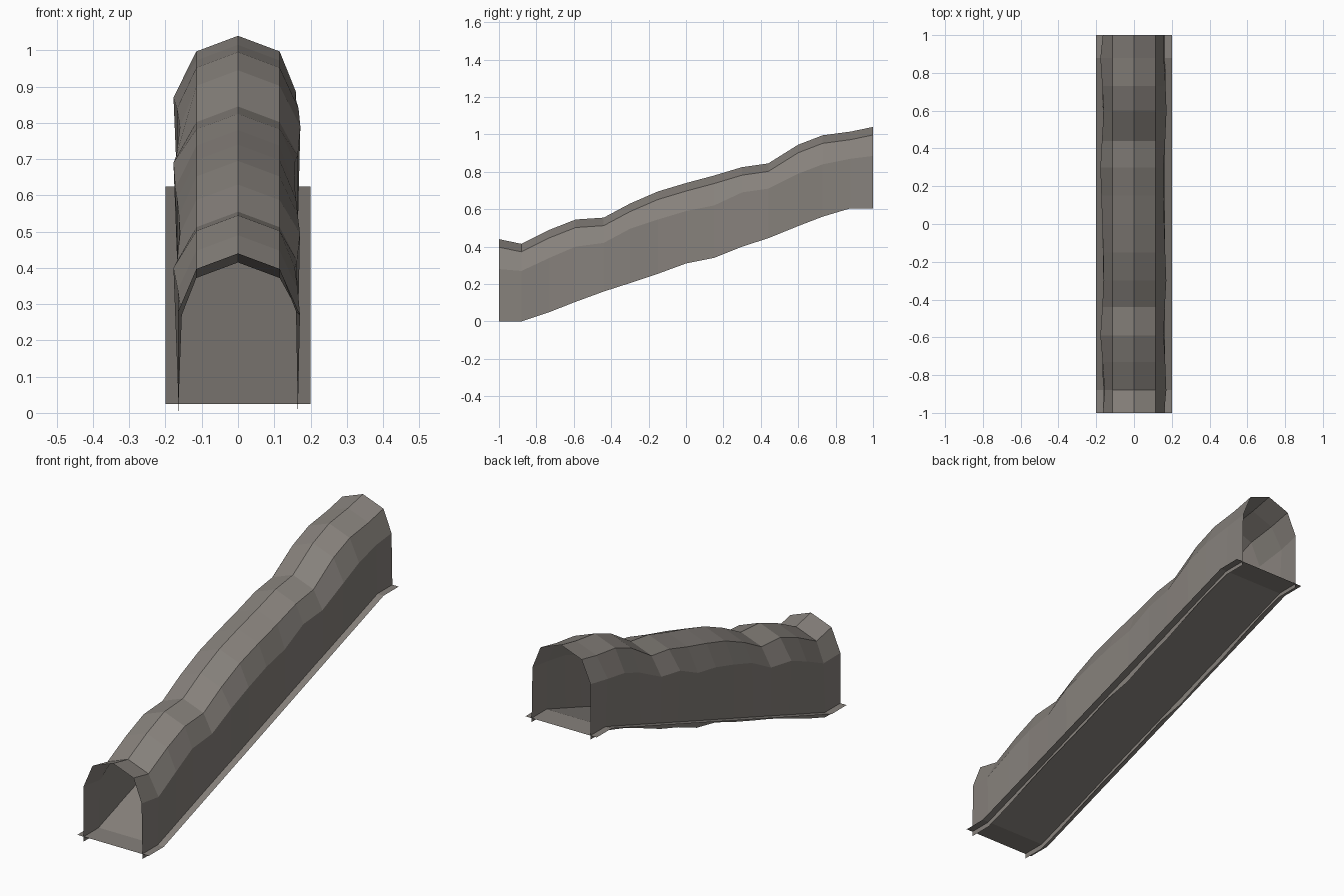
import bpy

if "Cube" in bpy.data.objects:
    bpy.data.objects.remove(bpy.data.objects["Cube"])

# One flat rock colour
rock = bpy.data.materials.new("grey brown rock")
rock.diffuse_color = (0.24, 0.22, 0.20, 1)
rock.use_nodes = True
rock.node_tree.nodes["Principled BSDF"].inputs["Base Color"].default_value = rock.diffuse_color


def loft(name, sections):
    """Skin a row of open cross-sections with quads."""
    n = len(sections[0])
    verts = [p for s in sections for p in s]
    faces = []
    for i in range(len(sections) - 1):
        for j in range(n - 1):
            a = i * n + j
            faces.append((a, a + n, a + n + 1, a + 1))
    me = bpy.data.meshes.new(name)
    me.from_pydata(verts, [], faces)
    me.materials.append(rock)
    me.update()
    ob = bpy.data.objects.new(name, me)
    bpy.context.collection.objects.link(ob)
    return ob


# Stations along the tunnel, with wall foot, spring line and ridge heights
ys = [-1, -.88, -.73, -.59, -.44, -.3, -.15, 0, .15, .3, .44, .6, .73, .88, 1]
foot = [0, 0, .05, .105, .16, .205, .255, .31, .34, .4, .445, .51, .56, .605, .605]
spring = [.28, .27, .34, .40, .42, .495, .545, .59, .62, .69, .71, .79, .84, .87, .885]
ridge = [.44, .415, .49, .545, .555, .63, .695, .74, .78, .825, .845, .945, .995, 1.015, 1.04]
# Uneven half-widths at the spring line
left = [.165, .155, .166, .178, .168, .16, .163, .168, .173, .178, .17, .16, .168, .178, .165]
right = [.16, .171, .165, .157, .163, .171, .165, .16, .157, .156, .165, .172, .167, .158, .16]

# Vaulted tunnel shell, open at both ends
shell = []
for y, f, s, r, l, w in zip(ys, foot, spring, ridge, left, right):
    shoulder = r - .043
    shell.append([(-.165, y, f), (-l, y, s), (-.115, y, shoulder), (0, y, r),
                  (.115, y, shoulder), (w, y, s), (.165, y, f)])
tunnel = loft("tunnel_vault", shell)
tunnel.data.flip_normals()
# Make sure the shell faces outward (ridge faces upward)
if sum(p.normal.z for p in tunnel.data.polygons) < 0:
    tunnel.data.flip_normals()

# Sloping floor ramp with level landings at both ends
floor = loft("floor_ramp", [[(-.2, y, z), (.2, y, z)] for y, z in
                            ((-1, .025), (-.88, .025), (.88, .625), (1, .625))])
if sum(p.normal.z for p in floor.data.polygons) < 0:
    floor.data.flip_normals()
